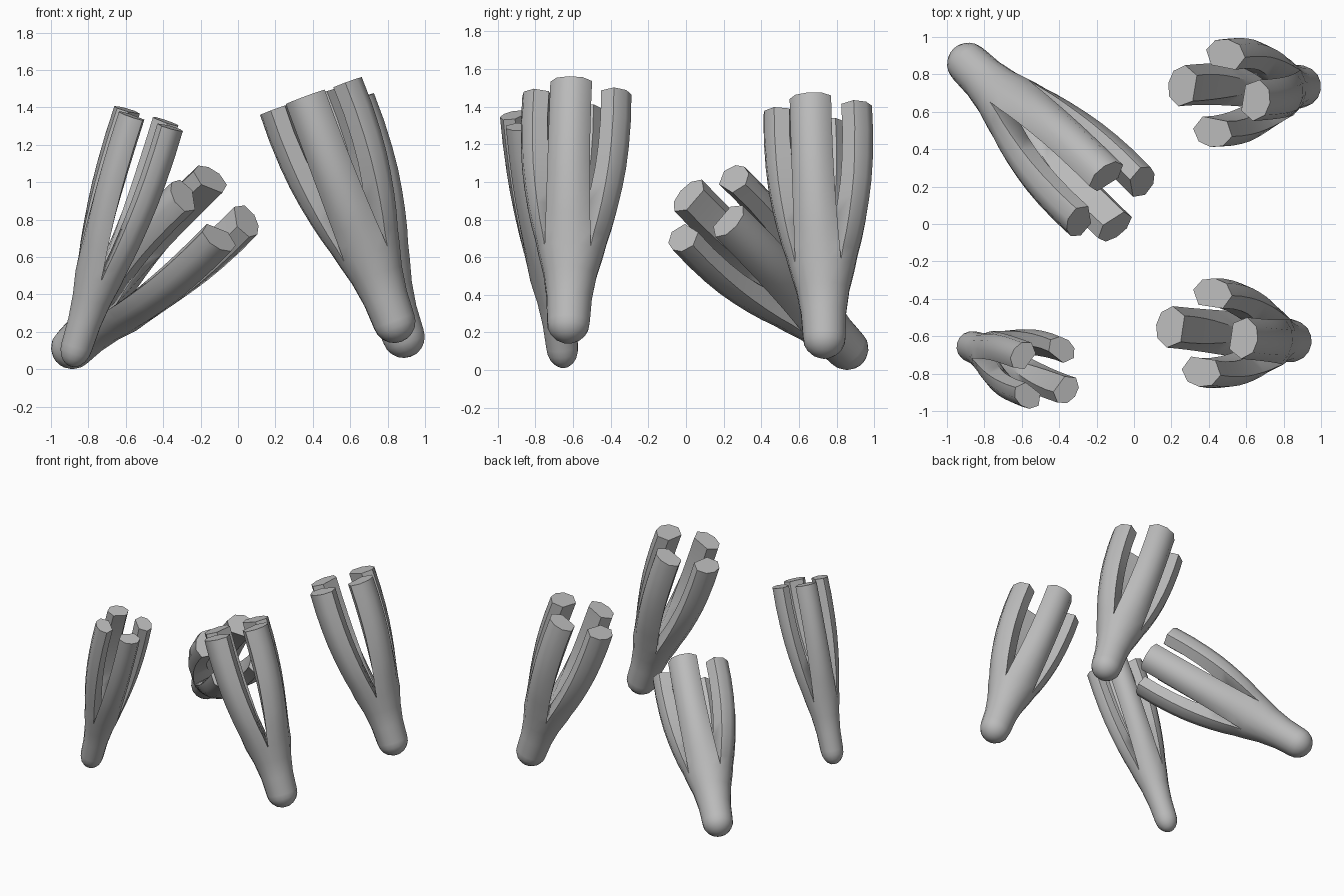
import bpy, bmesh, math
from mathutils import Vector, Matrix

cube = bpy.data.objects.get("Cube")
if cube:
    bpy.data.objects.remove(cube)

grey = bpy.data.materials.new("plain_grey")
grey.use_nodes = True
COLOUR = (0.5, 0.5, 0.5, 1)
grey.diffuse_color = COLOUR
grey.node_tree.nodes["Principled BSDF"].inputs["Base Color"].default_value = COLOUR

SIDES = 16
LENGTH = 1.4
BASE_R = 0.115
SPLIT = 0.5       # height where the stem divides
SPLIT_R = 0.175

# prong tip outline: inner corner, outer arc, inner corner
TIP = [(0.14, -0.07), (0.215, -0.112), (0.275, -0.07), (0.293, 0),
       (0.275, 0.07), (0.215, 0.112), (0.14, 0.07)]
# height and how far the prong has spread
SPREAD = [(0.58, 0.16), (0.66, 0.36), (0.76, 0.56), (0.87, 0.74),
          (0.98, 0.88), (1.1, 0.97), (1.25, 1.02), (LENGTH, 1.0)]


def face(bm, verts):
    unique = list(dict.fromkeys(verts))
    if len(unique) > 2:
        bm.faces.new(unique)


def branching_stem(name, base, top, prong, width):
    """Round-ended stem that divides into four prongs."""
    bm = bmesh.new()

    # round foot and stem as stacked rings
    profile = [(BASE_R * (1 - math.cos(a)), BASE_R * math.sin(a))
               for a in (math.radians(d) for d in (18, 36, 54, 72, 90))]
    profile += [(0.25, 0.122), (0.38, 0.143), (SPLIT, SPLIT_R)]
    angles = [math.tau * i / SIDES for i in range(SIDES)]
    rings = [[bm.verts.new((r * math.cos(a), r * math.sin(a), h)) for a in angles]
             for h, r in profile]
    pole = bm.verts.new((0, 0, 0))
    for i in range(SIDES):
        j = (i + 1) % SIDES
        face(bm, (pole, rings[0][j], rings[0][i]))
        for low, high in zip(rings, rings[1:]):
            face(bm, (low[i], low[j], high[j], high[i]))

    # four prongs, each growing from a quarter of the top ring
    core = bm.verts.new((0, 0, SPLIT))
    for k in range(4):
        turn = Matrix.Rotation(k * math.pi / 2, 3, "Z")
        arc = [rings[-1][(4 * k + i) % SIDES] for i in range(-2, 3)]
        low = [core] + arc + [core]
        start = [turn.transposed() @ v.co for v in low]
        for h, f in SPREAD:
            high = []
            for s, t in zip(start, TIP):
                p = s.lerp(Vector((*t, SPLIT)), f)
                p.z = h
                high.append(bm.verts.new(turn @ p))
            for i in range(len(TIP)):
                j = (i + 1) % len(TIP)
                face(bm, (low[i], low[j], high[j], high[i]))
            low = high
        face(bm, low)

    # lean the stem along its axis, one prong turned to the given side
    foot, head = Vector(base), Vector(top)
    axis = (head - foot).normalized()
    side = Vector(prong) - head
    side = (side - axis * side.dot(axis)).normalized()
    frame = Matrix((side, axis.cross(side), axis)).transposed()
    start = foot - axis * BASE_R * width
    stretch = Matrix.Diagonal((width, width, (head - start).length / LENGTH))
    bm.transform(Matrix.Translation(start) @ (frame @ stretch).to_4x4())
    bmesh.ops.recalc_face_normals(bm, faces=bm.faces)

    mesh = bpy.data.meshes.new(name)
    bm.to_mesh(mesh)
    bm.free()
    mesh.materials.append(grey)
    ob = bpy.data.objects.new(name, mesh)
    bpy.context.collection.objects.link(ob)
    bpy.ops.object.select_all(action="DESELECT")
    ob.select_set(True)
    bpy.context.view_layer.objects.active = ob
    bpy.ops.object.shade_smooth_by_angle(angle=math.radians(50))


# foot centre, centre of the tips, tip of one prong, width factor
branching_stem("front_right_stem", (-0.87, -0.655, 0.095), (-0.478, -0.795, 1.34),
               (-0.60, -0.70, 1.38), 0.74)
branching_stem("back_right_stem", (-0.885, 0.855, 0.115), (-0.125, 0.12, 0.86),
               (-0.15, 0.26, 1.02), 1)
branching_stem("front_left_stem", (0.835, -0.625, 0.255), (0.39, -0.58, 1.46),
               (0.59, -0.61, 1.53), 1)
branching_stem("back_left_stem", (0.885, 0.735, 0.175), (0.455, 0.70, 1.38),
               (0.66, 0.66, 1.45), 1)
